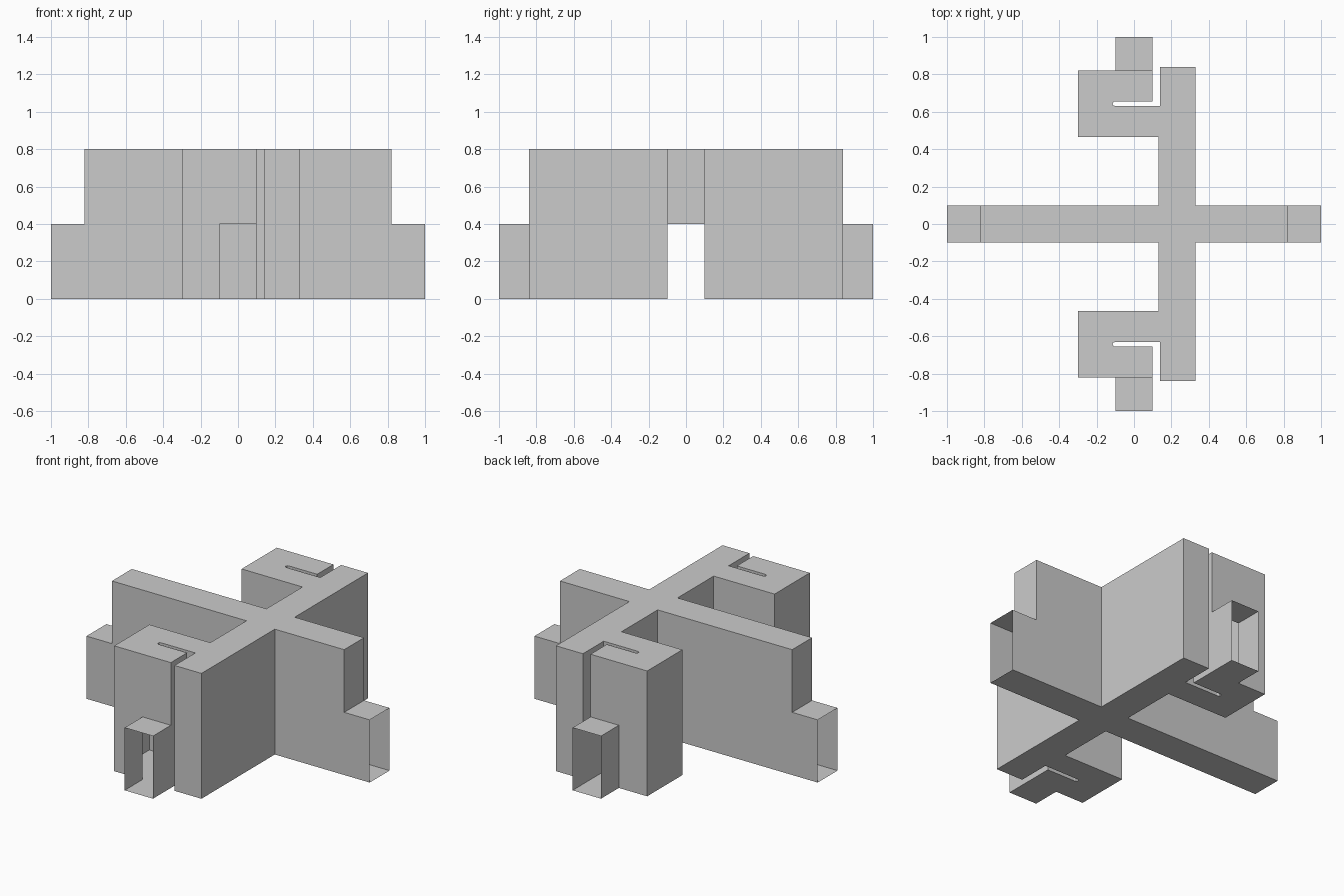
import bpy, bmesh
from mathutils import Vector

if "Cube" in bpy.data.objects:
    bpy.data.objects.remove(bpy.data.objects["Cube"])

BODY_H, STUB_H, STUB_L = 0.8, 0.4, 0.18

# Back half of the body footprint, counter-clockwise; the front half mirrors it
half = [(0.82, 0.1), (0.33, 0.1), (0.33, 0.84), (0.14, 0.84), (0.14, 0.63),
        (-0.1, 0.63), (-0.112, 0.635), (-0.115, 0.643), (-0.11, 0.652), (-0.1, 0.656),
        (0.1, 0.656), (0.1, 0.82), (-0.1, 0.82), (-0.3, 0.82),
        (-0.3, 0.465), (0.13, 0.465), (0.13, 0.1), (-0.82, 0.1)]
outline = [Vector(p) for p in half + [(x, -y) for x, y in reversed(half)]]


def cap(bm, pts, z, up=True):
    pts = pts if up else list(reversed(pts))
    bm.faces.new([bm.verts.new((p.x, p.y, z)) for p in pts])


def wall(bm, a, b, z0, z1):
    bm.faces.new([bm.verts.new((p.x, p.y, z))
                  for p, z in ((a, z0), (b, z0), (b, z1), (a, z1))])


def is_port(a, b):
    # Edges on an axis at the outer rim open into a connector
    m = (a + b) / 2
    return min(abs(m.x), abs(m.y)) < 0.01 and max(abs(m.x), abs(m.y)) > 0.8


def finish(bm, name):
    bmesh.ops.remove_doubles(bm, verts=bm.verts, dist=1e-4)
    mesh = bpy.data.meshes.new(name)
    bm.to_mesh(mesh)
    bm.free()
    bpy.context.collection.objects.link(bpy.data.objects.new(name, mesh))


body = bmesh.new()
cap(body, outline, BODY_H)
cap(body, outline, 0, up=False)
ports = []
for a, b in zip(outline, outline[1:] + outline[:1]):
    port = is_port(a, b)
    wall(body, a, b, STUB_H if port else 0, BODY_H)
    if port:
        ports.append((a, b))
finish(body, "hollow_body")

# Low connectors, open at the outer end and into the body
for i, (a, b) in enumerate(ports):
    d = (b - a).normalized()
    out = Vector((d.y, -d.x)) * STUB_L
    ring = [a, a + out, b + out, b]
    bm = bmesh.new()
    wall(bm, ring[0], ring[1], 0, STUB_H)
    wall(bm, ring[2], ring[3], 0, STUB_H)
    cap(bm, ring, STUB_H)
    cap(bm, ring, 0, up=False)
    finish(bm, f"open_connector_{i + 1}")
